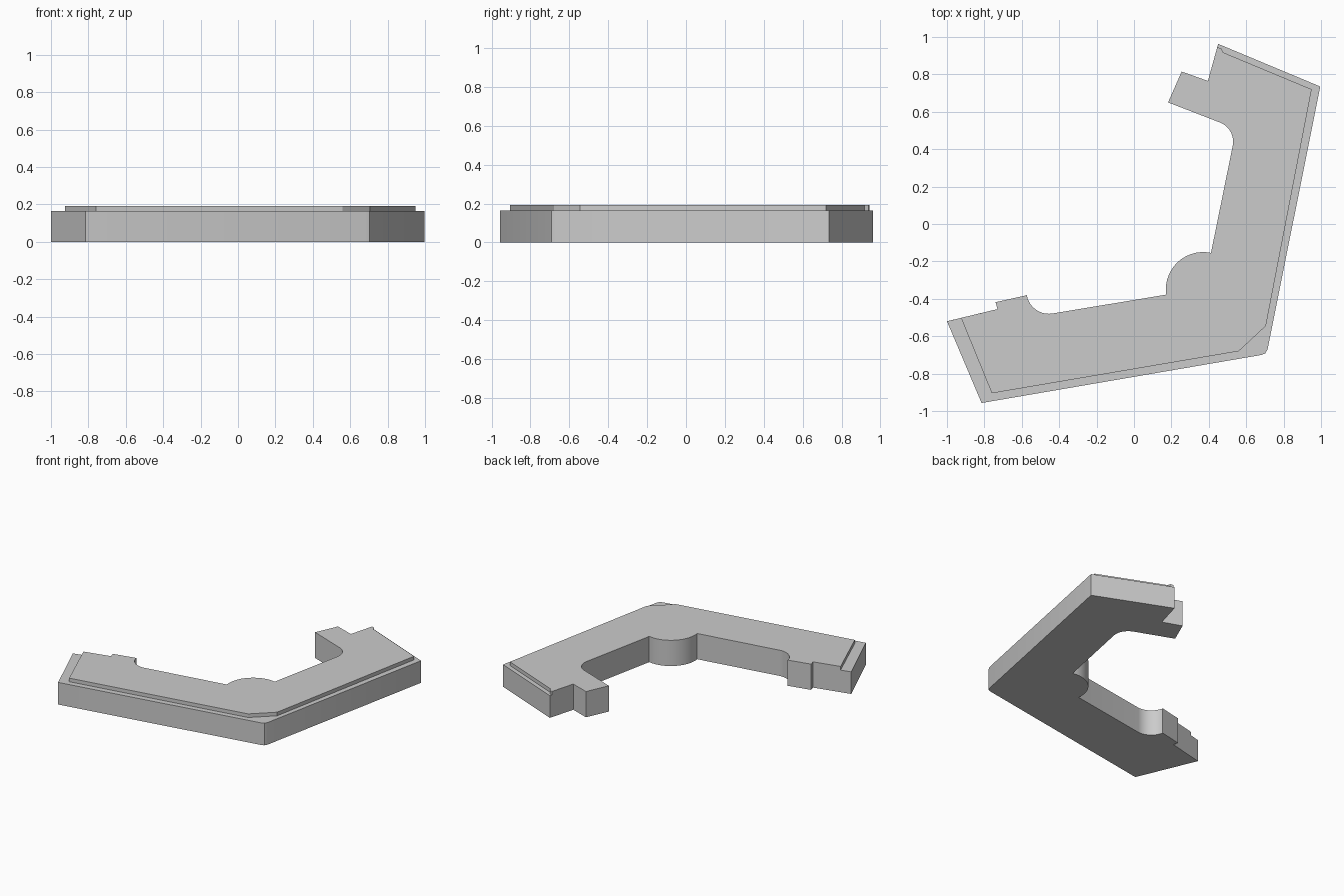
import bpy, bmesh
from math import cos, sin, radians

cube = bpy.data.objects.get("Cube")
if cube:
    bpy.data.objects.remove(cube, do_unlink=True)

STEP, TOP = 0.165, 0.192   # height of the ledge and of the raised top


def arc(cx, cy, r, a0, a1, n=14):
    angles = [radians(a0 + (a1 - a0) * i / n) for i in range(n + 1)]
    return [(cx + r * cos(a), cy + r * sin(a)) for a in angles]


# Outer edge of the ledge, counter-clockwise from the left end
outer = [(-1, -0.52), (-0.815, -0.957), (0.682, -0.7), (0.702, -0.692),
         (0.714, -0.67), (0.996, 0.735), (0.45, 0.963)]
# Raised top's edge, set back from the ledge
raised = [(-0.76, -0.905), (0.56, -0.68), (0.705, -0.545),
          (0.95, 0.72), (0.475, 0.918), (0.468, 0.938)]
# Inner edge: end tab, round notch, corner bulge, round notch, small tab
inner = [(0.445, 0.945), (0.395, 0.765), (0.255, 0.815), (0.182, 0.65)]
inner += arc(0.42, 0.44, 0.11, 68, -11)
inner += arc(0.37, -0.35, 0.2, 78, 188)
inner += arc(-0.455, -0.36, 0.12, 277, 190)
inner += [(-0.74, -0.418), (-0.73, -0.455), (-0.925, -0.502)]

bm = bmesh.new()


def cap(points, z):
    return bm.faces.new([bm.verts.new((x, y, z)) for x, y in points])


def wall(path, z0, z1):
    for (ax, ay), (bx, by) in zip(path, path[1:]):
        corners = [(ax, ay, z0), (bx, by, z0), (bx, by, z1), (ax, ay, z1)]
        bm.faces.new([bm.verts.new(c) for c in corners])


# Close the outer and raised paths onto the ends of the inner edge
ledge_path = [inner[-1]] + outer + [inner[0]]
raised_path = [inner[-1]] + raised + [inner[0]]

cap((outer + inner)[::-1], 0)
cap(raised + inner, TOP)
cap(outer + raised_path[::-1], STEP)
wall(ledge_path, 0, STEP)
wall(raised_path, STEP, TOP)
wall(inner, 0, STEP)
wall(inner, STEP, TOP)

# Weld the shell and merge the flat halves of the inner walls
bmesh.ops.remove_doubles(bm, verts=bm.verts, dist=0.0005)
bmesh.ops.dissolve_limit(bm, angle_limit=radians(0.5),
                         verts=bm.verts, edges=bm.edges)
bmesh.ops.recalc_face_normals(bm, faces=bm.faces)

mesh = bpy.data.meshes.new("angled_bracket")
bm.to_mesh(mesh)
bm.free()
bracket = bpy.data.objects.new("angled_bracket", mesh)
bpy.context.collection.objects.link(bracket)

# Plain grey
grey = bpy.data.materials.new("plain_grey")
grey.use_nodes = True
grey.diffuse_color = (0.6, 0.6, 0.6, 1)
grey.node_tree.nodes["Principled BSDF"].inputs["Base Color"].default_value = grey.diffuse_color
mesh.materials.append(grey)

bpy.context.view_layer.objects.active = bracket
bracket.select_set(True)
bpy.ops.object.shade_smooth_by_angle(angle=radians(30))
